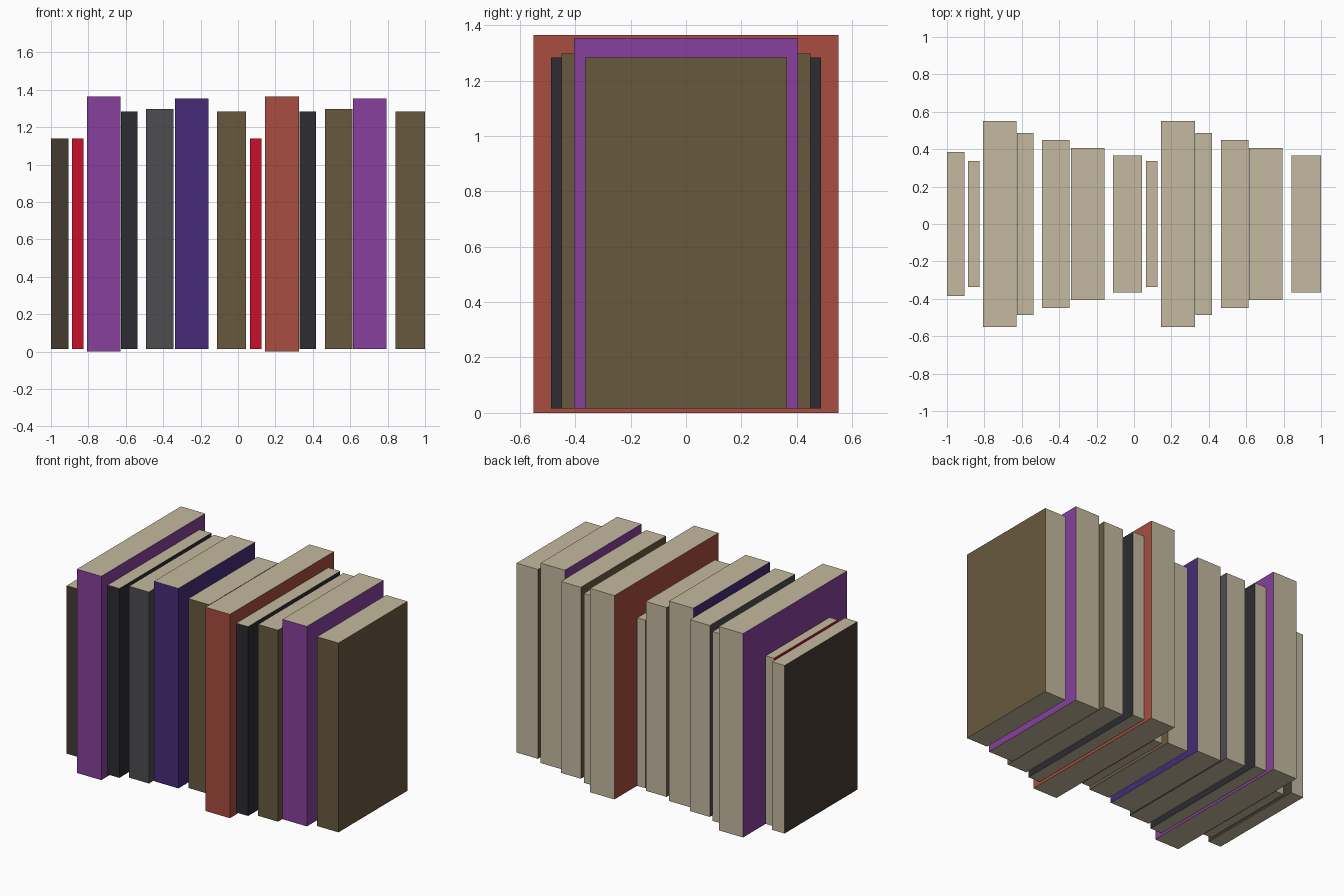
import bpy, bmesh
from mathutils import Matrix

if "Cube" in bpy.data.objects:
    bpy.data.objects.remove(bpy.data.objects["Cube"])


def make_material(name, rgb):
    """Flat material from an sRGB 0-255 colour."""
    lin = [(c / 255 / 12.92) if c / 255 <= 0.04045 else ((c / 255 + 0.055) / 1.055) ** 2.4 for c in rgb]
    m = bpy.data.materials.new(name)
    m.diffuse_color = (*lin, 1.0)
    m.use_nodes = True
    m.node_tree.nodes["Principled BSDF"].inputs["Base Color"].default_value = m.diffuse_color
    return m


mats = {n: make_material(n, c) for n, c in {
    "cream_pages": (197, 186, 160),
    "dark_brown": (70, 58, 50),
    "red": (200, 14, 42),
    "purple": (135, 64, 156),
    "near_black": (44, 44, 50),
    "grey": (77, 77, 80),
    "indigo": (70, 43, 120),
    "olive_brown": (105, 89, 63),
    "brick": (168, 77, 63),
}.items()}

# Book sizes: half depth, bottom, top
SLIM = (0.385, 0.015, 1.14)
THIN = (0.337, 0.015, 1.14)
TALL = (0.55, 0.0, 1.365)
NARROW = (0.487, 0.015, 1.283)
MEDIUM = (0.45, 0.015, 1.297)
WIDE = (0.405, 0.015, 1.354)
SHORT = (0.365, 0.015, 1.283)

# Row of books: left x, right x, size, cover colour
books = [
    (-1.000, -0.907, SLIM, "dark_brown"),
    (-0.888, -0.826, THIN, "red"),
    (-0.808, -0.628, TALL, "purple"),
    (-0.625, -0.538, NARROW, "near_black"),
    (-0.492, -0.345, MEDIUM, "grey"),
    (-0.338, -0.158, WIDE, "indigo"),
    (-0.112, 0.042, SHORT, "olive_brown"),
    (0.064, 0.126, THIN, "red"),
    (0.145, 0.325, TALL, "brick"),
    (0.329, 0.416, NARROW, "near_black"),
    (0.464, 0.611, MEDIUM, "olive_brown"),
    (0.614, 0.794, WIDE, "purple"),
    (0.842, 1.000, SHORT, "olive_brown"),
]


def make_book(name, x0, x1, size, cover):
    hy, z0, z1 = size
    bm = bmesh.new()
    bmesh.ops.create_cube(bm, size=1.0, matrix=Matrix.Translation(
        ((x0 + x1) / 2, 0, (z0 + z1) / 2)) @ Matrix.Diagonal((x1 - x0, 2 * hy, z1 - z0, 1)))
    bm.normal_update()
    # Spine and both boards take the cover colour; top, bottom and back are pages
    for f in bm.faces:
        f.material_index = 0 if abs(f.normal.x) > 0.5 or f.normal.y < -0.5 else 1
    me = bpy.data.meshes.new(name)
    bm.to_mesh(me)
    bm.free()
    me.materials.append(mats[cover])
    me.materials.append(mats["cream_pages"])
    bpy.context.collection.objects.link(bpy.data.objects.new(name, me))


for i, b in enumerate(books, 1):
    make_book(f"book_{i:02d}_{b[3]}", *b)
